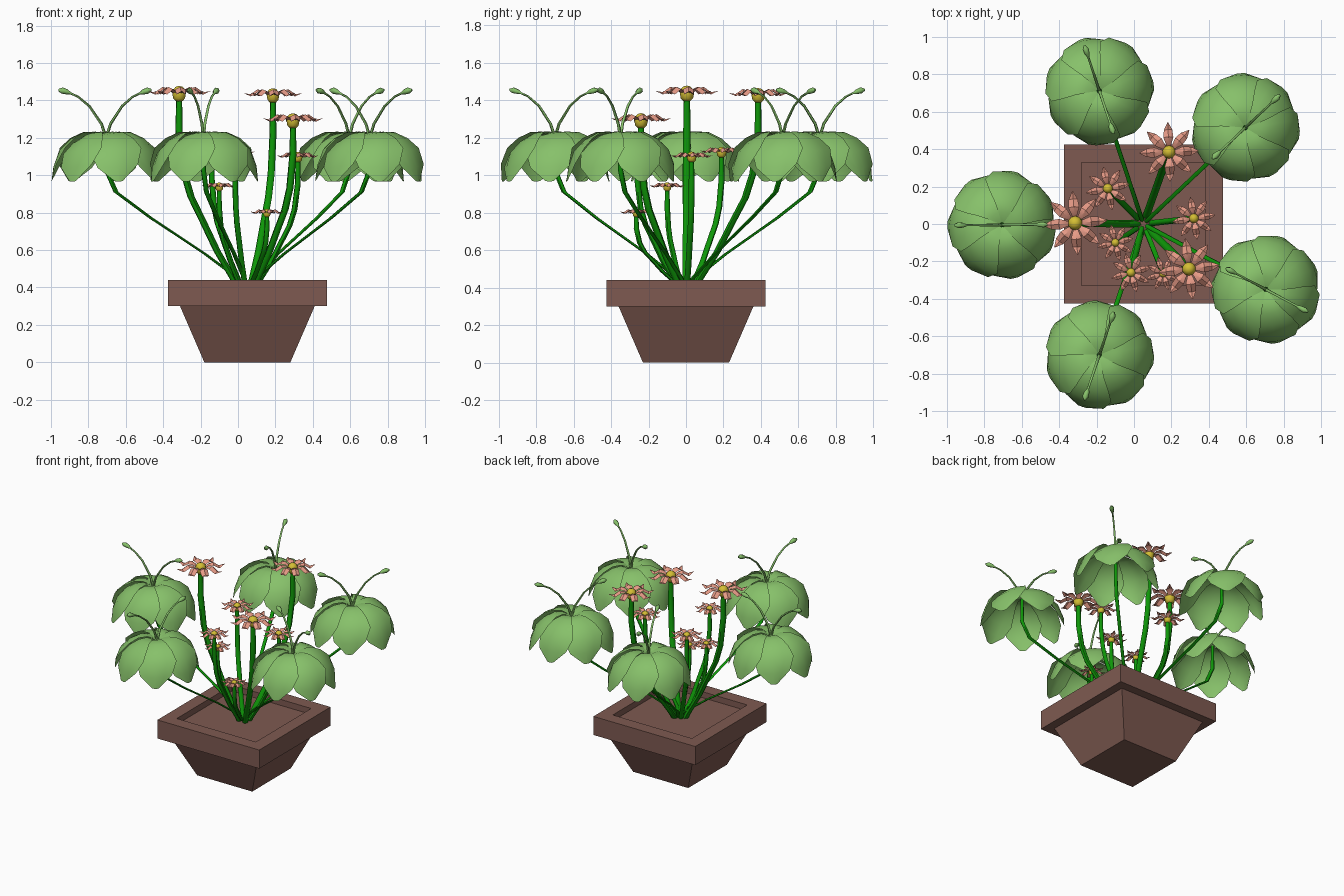
import bpy, bmesh, math
from mathutils import Vector, Matrix

if "Cube" in bpy.data.objects:
    bpy.data.objects.remove(bpy.data.objects["Cube"])

def mat(name, r, g, b):
    lin = [((c / 255 + 0.055) / 1.055) ** 2.4 for c in (r, g, b)]
    m = bpy.data.materials.new(name)
    m.diffuse_color = (*lin, 1)
    m.use_nodes = True
    m.node_tree.nodes["Principled BSDF"].inputs["Base Color"].default_value = m.diffuse_color
    return m

CLAY = mat("clay brown", 126, 90, 81)
LEAF = mat("leaf green", 135, 193, 106)
STEM = mat("stem green", 14, 150, 8)
PETAL = mat("salmon petal", 230, 154, 134)
GOLD = mat("pollen yellow", 212, 190, 52)
CX = 0.05                       # pot centre in x

def finish(name, bm, material, smooth=None):
    me = bpy.data.meshes.new(name)
    bm.to_mesh(me)
    bm.free()
    ob = bpy.data.objects.new(name, me)
    bpy.context.collection.objects.link(ob)
    me.materials.append(material)
    if smooth:
        bpy.ops.object.select_all(action='DESELECT')
        ob.select_set(True)
        bpy.context.view_layer.objects.active = ob
        bpy.ops.object.shade_smooth_by_angle(angle=math.radians(smooth))
    return ob

def add_tube(bm, pts, radii, sides=6, level=False):
    """Capped tube through points; level keeps its rings horizontal, so slopes get flat."""
    pts = [Vector(p) for p in pts]
    rings = []
    for i, p in enumerate(pts):
        d = (pts[min(i + 1, len(pts) - 1)] - pts[max(i - 1, 0)]).normalized()
        if level:
            d = Vector((0, 0, 1))
        u = d.cross(Vector((0.31, 0.95, 0.05))).normalized()
        v = d.cross(u)
        rings.append([bm.verts.new(p + radii[i] * (u * math.cos(a) + v * math.sin(a)))
                      for a in (k * math.tau / sides for k in range(sides))])
    for a, b in zip(rings, rings[1:]):
        for k in range(sides):
            j = (k + 1) % sides
            bm.faces.new((a[k], a[j], b[j], b[k]))
    bm.faces.new(rings[0][::-1])
    bm.faces.new(rings[-1])

def add_blade(bm, centre, rows, turn, cross=4):
    """Petal from rows of (radius, height, half width as angle, edge tilt, middle lift)."""
    grid = []
    for r, z, half, tilt, lift in rows:
        line = []
        for k in range(cross + 1):
            t = 2 * k / cross - 1
            a = turn + t * half
            rr = r * (1 + 2.5 * tilt * t)
            line.append(bm.verts.new(centre + Vector((
                rr * math.cos(a), rr * math.sin(a), z + tilt * t + lift * (1 - t * t)))))
        grid.append(line)
    for a, b in zip(grid, grid[1:]):
        for k in range(cross):
            bm.faces.new((a[k], b[k], b[k + 1], a[k + 1]))

# Square pot: tapered body, overhanging rim, shallow recess for the soil
bm = bmesh.new()
prof = [(0.23, 0), (0.36, 0.30), (0.425, 0.30), (0.425, 0.44), (0.33, 0.44), (0.33, 0.395)]
rings = [[bm.verts.new((CX + sx * h, sy * h, z)) for sx, sy in ((-1, -1), (1, -1), (1, 1), (-1, 1))]
         for h, z in prof]
for a, b in zip(rings, rings[1:]):
    for k in range(4):
        bm.faces.new((a[k], a[(k + 1) % 4], b[(k + 1) % 4], b[k]))
bm.faces.new(rings[0][::-1])
bm.faces.new(rings[-1])
finish("pot", bm, CLAY)

# Five drooping leaf clusters, each with a stem and two feelers
heads = [(-0.705, -0.005), (-0.185, 0.712), (0.595, 0.515), (0.705, -0.35), (-0.185, -0.70)]
leaf_rows = [(0.012, 1.208, 0.50, 0.000, 0.0), (0.07, 1.228, 0.50, 0.004, 0.004),
             (0.13, 1.22, 0.53, 0.010, 0.004), (0.195, 1.185, 0.57, 0.014, 0.003),
             (0.252, 1.13, 0.57, 0.016, 0.0), (0.282, 1.05, 0.40, 0.010, -0.006),
             (0.292, 0.97, 0.08, 0.0, -0.004)]
stem_path = [(0.03, 0.39), (0.07, 0.45), (0.30, 0.58), (0.51, 0.685), (0.68, 0.77),
             (0.93, 0.91), (1.0, 1.03), (1.0, 1.205)]
feeler_path = [(0.0, 1.20), (0.025, 1.275), (0.09, 1.37), (0.15, 1.42), (0.19, 1.438),
               (0.21, 1.446), (0.235, 1.453), (0.255, 1.456)]
feeler_r = [0.009, 0.008, 0.007, 0.006, 0.006, 0.014, 0.017, 0.006]
for i, (x, y) in enumerate(heads, 1):
    out = Vector((x - CX, y, 0))
    base, radial = Vector((CX, 0, 0)), out.normalized()
    ang = math.atan2(out.y, out.x)
    bm = bmesh.new()
    add_tube(bm, [base + out * f + Vector((0, 0, z)) for f, z in stem_path],
             [0.013, 0.013, 0.012, 0.012, 0.013, 0.014, 0.014, 0.011], level=True)
    finish(f"leaf_stem_{i}", bm, STEM, 60)
    bm = bmesh.new()
    for k in range(7):
        add_blade(bm, Vector((x, y, 0)), leaf_rows, ang + k * math.tau / 7)
    finish(f"leaf_cluster_{i}", bm, LEAF, 60)
    bm = bmesh.new()
    for s in (1, -0.95):
        add_tube(bm, [Vector((x, y, z)) + radial * r * s for r, z in feeler_path], feeler_r)
    finish(f"feelers_{i}", bm, LEAF, 60)

# Eight star flowers on upright stems: x, y, z, petal reach
flowers = [(0.187, 0.385, 1.43, 0.158), (-0.315, 0.005, 1.44, 0.17), (0.294, -0.24, 1.295, 0.163),
           (0.32, 0.03, 1.10, 0.115), (-0.14, 0.19, 1.125, 0.118), (-0.10, -0.10, 0.94, 0.098),
           (-0.016, -0.26, 1.12, 0.108), (0.155, -0.265, 0.80, 0.092)]
rise = [(0.0, -0.03), (0.1, 0.03), (0.36, 0.17), (0.60, 0.33), (0.80, 0.46), (0.92, 0.59), (1, 0.8), (1, 1)]
for i, (x, y, z, R) in enumerate(flowers, 1):
    thick = 0.08 * R + 0.007
    out = Vector((x - CX, y, 0))
    root = Vector((CX, 0, 0)) + out.normalized() * 0.045
    bm = bmesh.new()
    add_tube(bm, [root.lerp(Vector((x, y, 0)), f) + Vector((0, 0, 0.42 + (z - 0.43) * t)) for f, t in rise],
             [thick] * 7 + [thick * 0.8], level=True)
    finish(f"flower_stem_{i}", bm, STEM, 60)
    bm = bmesh.new()
    star = [(0.10 * R, -0.12 * R, 0.38, 0, 0), (0.30 * R, 0.08 * R, 0.33, 0, 0.04 * R),
            (0.52 * R, 0.11 * R, 0.33, 0, 0.08 * R), (0.76 * R, -0.05 * R, 0.19, 0, 0.07 * R),
            (1.0 * R, 0.06 * R, 0.015, 0, 0)]
    for k in range(8):
        add_blade(bm, Vector((x, y, z)), star, k * math.tau / 8 + 0.04 * i, cross=2)
    finish(f"flower_petals_{i}", bm, PETAL, 40)
    # Pollen ball tapering down into the stem
    bm = bmesh.new()
    bmesh.ops.create_uvsphere(bm, u_segments=10, v_segments=6, radius=0.225 * R,
                              matrix=Matrix.Translation((x, y, z)))
    for v in bm.verts:
        if v.co.z < z - 0.05 * R:
            v.co.z -= 0.06 * R
    finish(f"flower_centre_{i}", bm, GOLD, 60)
